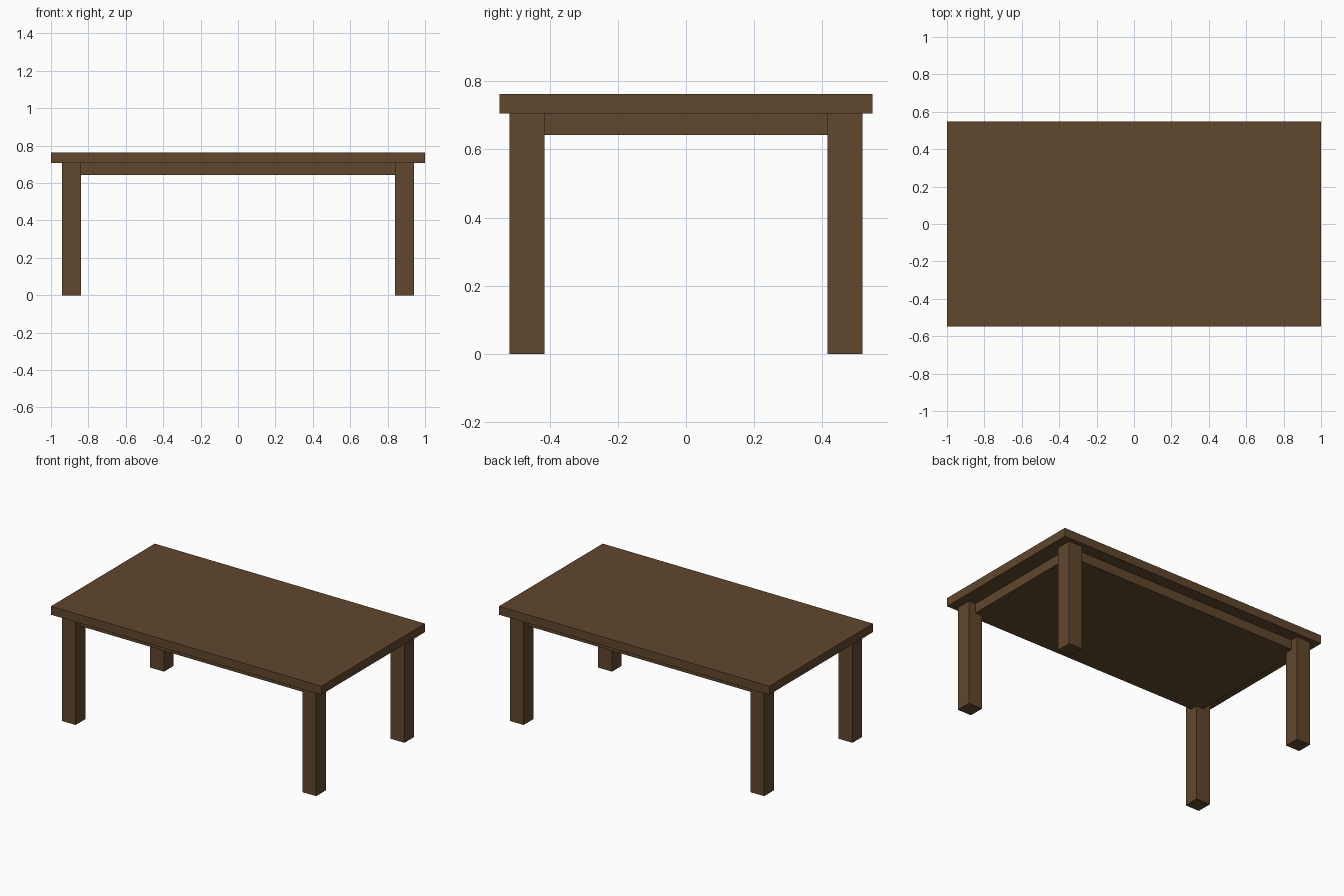
import bpy

if "Cube" in bpy.data.objects:
    bpy.data.objects.remove(bpy.data.objects["Cube"])

wood = bpy.data.materials.new("dark_wood")
wood.diffuse_color = (0.12, 0.063, 0.027, 1)
wood.use_nodes = True
wood.node_tree.nodes["Principled BSDF"].inputs["Base Color"].default_value = wood.diffuse_color


def box(name, lo, hi):
    """Axis-aligned box between two corners."""
    bpy.ops.mesh.primitive_cube_add(size=1, location=[(a + b) / 2 for a, b in zip(lo, hi)])
    ob = bpy.context.object
    ob.name = name
    ob.scale = [b - a for a, b in zip(lo, hi)]
    bpy.ops.object.transform_apply(location=False, rotation=False, scale=True)
    ob.data.materials.append(wood)
    return ob


# Table top
box("table_top", (-1, -0.548, 0.706), (1, 0.548, 0.763))

# Solid apron block, set back to the middle of the legs
box("apron", (-0.89, -0.467, 0.642), (0.89, 0.467, 0.706))

# Four square legs
for sx, side in ((-1, "left"), (1, "right")):
    for sy, end in ((-1, "front"), (1, "back")):
        x, y, h = sx * 0.89, sy * 0.467, 0.051
        box(f"{end}_{side}_leg", (x - h, y - h, 0), (x + h, y + h, 0.706))
